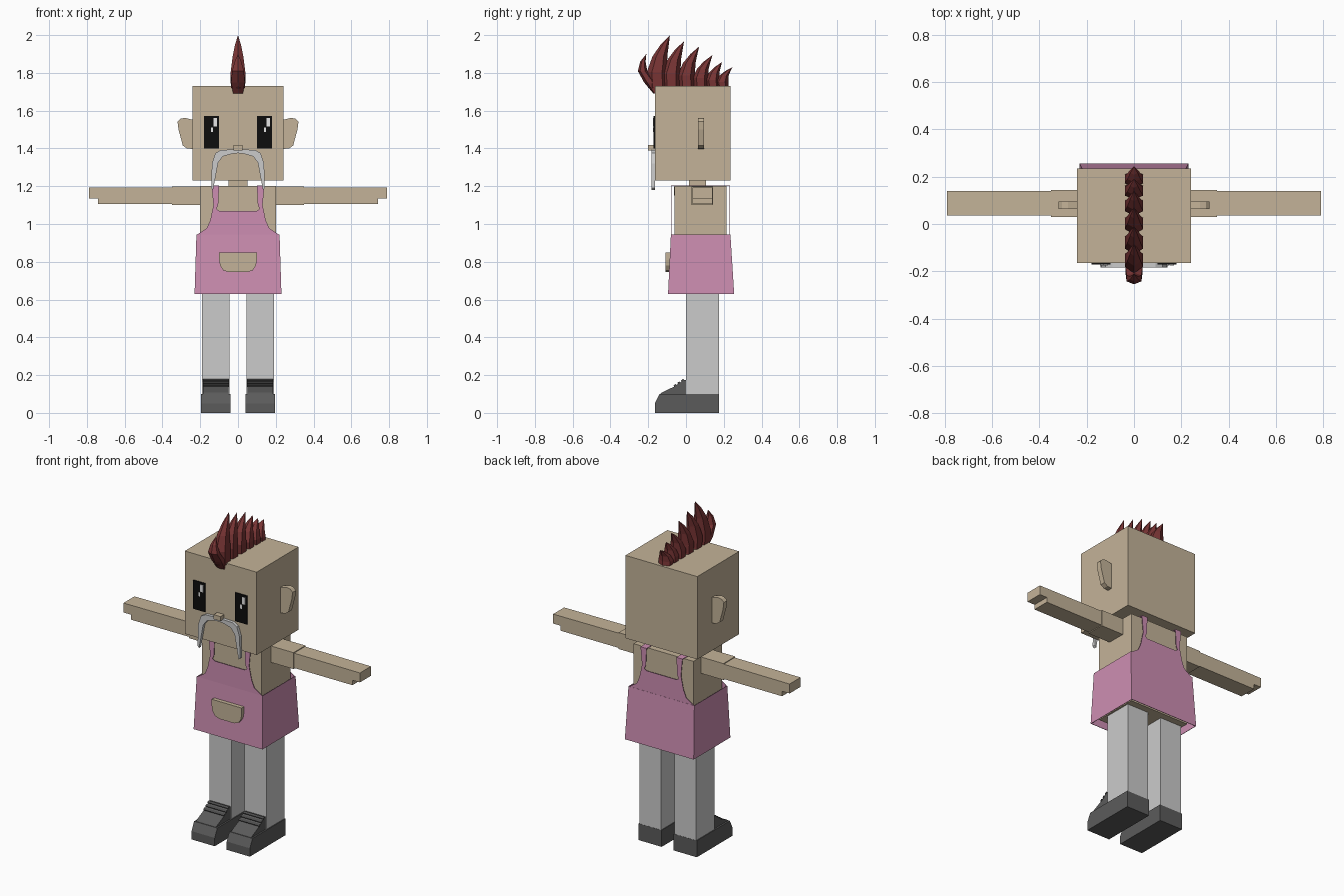
import bpy
import bmesh
from math import cos, sin, pi
from mathutils import Matrix, Vector

if "Cube" in bpy.data.objects:
    bpy.data.objects.remove(bpy.data.objects["Cube"], do_unlink=True)


def material(name, r, g, b):
    m = bpy.data.materials.new(name)
    m.use_nodes = True
    m.diffuse_color = (r, g, b, 1)
    node = next(n for n in m.node_tree.nodes if n.type == 'BSDF_PRINCIPLED')
    node.inputs["Base Color"].default_value = (r, g, b, 1)
    node.inputs["Roughness"].default_value = 0.8
    return m


skin = material("tan skin", .55, .45, .315)
pink = material("pink apron", .61, .27, .445)
grey = material("light grey", .6, .6, .6)
dark = material("dark grey shoe", .105, .105, .105)
lace_grey = material("lace grey", .07, .07, .07)
red = material("dark red hair", .19, .035, .035)
black = material("black eye", .004, .004, .004)
white = material("eye white", .8, .8, .8)


def finish(name, bm, mat):
    bmesh.ops.recalc_face_normals(bm, faces=bm.faces[:])
    mesh = bpy.data.meshes.new(name)
    bm.to_mesh(mesh)
    bm.free()
    mesh.materials.append(mat)
    ob = bpy.data.objects.new(name, mesh)
    bpy.context.scene.collection.objects.link(ob)
    return ob


def prism(name, outline, axis, lo, hi, mat):
    """Extrude a 2D outline along x (outline is y, z) or y (outline is x, z)."""
    bm = bmesh.new()
    place = (lambda a, b: (lo, a, b)) if axis == 'x' else (lambda a, b: (a, lo, b))
    face = bm.faces.new([bm.verts.new(place(a, b)) for a, b in outline])
    new = bmesh.ops.extrude_face_region(bm, geom=[face])["geom"]
    move = Vector((hi - lo, 0, 0)) if axis == 'x' else Vector((0, hi - lo, 0))
    bmesh.ops.translate(bm, verts=[v for v in new if isinstance(v, bmesh.types.BMVert)], vec=move)
    return finish(name, bm, mat)


def box(name, x, y, z, mat):
    return prism(name, [(x[0], z[0]), (x[1], z[0]), (x[1], z[1]), (x[0], z[1])],
                 'y', y[0], y[1], mat)


def both_halves(half):
    return half + [(-a, b) for a, b in reversed(half) if a > 0]


def spike(name, path, radii):
    """Hexagonal rings along a (y, z) path, closing at a point."""
    bm = bmesh.new()
    rings = []
    for (y, z), (wide, deep) in zip(path[:-1], radii):
        rings.append([bm.verts.new((wide * sin(k * pi / 3), y - deep * cos(k * pi / 3), z))
                      for k in range(6)])
    bm.faces.new(rings[0])
    for low, high in zip(rings, rings[1:]):
        for k in range(6):
            n = (k + 1) % 6
            bm.faces.new((low[k], low[n], high[n], high[k]))
    tip = bm.verts.new((0, *path[-1]))
    for k in range(6):
        bm.faces.new((rings[-1][k], rings[-1][(k + 1) % 6], tip))
    return finish(name, bm, red)


# Head, neck and torso
box("head", (-.24, .24), (-.165, .235), (1.23, 1.73), skin)
box("neck", (-.05, .05), (.015, .105), (1.19, 1.24), skin)
box("torso", (-.2, .2), (-.06, .215), (.65, 1.2), skin)
prism("neckline", both_halves([(0, 1.15), (.03, 1.157), (.06, 1.175), (.075, 1.198)]),
      'y', -.064, -.06, skin)

# Nose and moustache
box("nose", (-.023, .023), (-.2, -.16), (1.39, 1.417), skin)
moustache = [(0, 1.375), (.03, 1.372), (.08, 1.358), (.105, 1.325), (.132, 1.18),
             (.142, 1.19), (.138, 1.32), (.12, 1.375), (.09, 1.392), (0, 1.395)]
prism("moustache", both_halves(moustache), 'y', -.183, -.164, grey)

# Eyes with two highlights each, both on the same side
for left, label in ((-.18, "right"), (.1, "left")):
    box(label + "_eye", (left, left + .08), (-.172, -.164), (1.4, 1.572), black)
    box(label + "_eye_glint", (left + .05, left + .07), (-.175, -.171), (1.517, 1.56), white)
    box(label + "_eye_small_glint", (left + .037, left + .048), (-.175, -.171), (1.487, 1.512), white)

# Paired ears, arms, legs and shoes
ear = [(.235, 1.55), (.28, 1.562), (.305, 1.557), (.32, 1.542), (.315, 1.5),
       (.292, 1.415), (.27, 1.4), (.235, 1.397)]
arm = [(.19, 1.105), (.74, 1.105), (.74, 1.135), (.79, 1.135), (.79, 1.192), (.19, 1.195)]
shoe = [(-.165, 0), (.175, 0), (.175, .1), (0, .1), (-.14, .1), (-.165, .05)]
tongue = [(-.14, .095), (.005, .095), (.005, .175), (-.012, .175), (-.065, .138), (-.13, .107)]
for s, label in ((-1, "right_"), (1, "left_")):
    prism(label + "ear", [(s * a, b) for a, b in ear], 'y', .064, .096, skin)
    prism(label + "arm", [(s * a, b) for a, b in arm], 'y', .035, .14, skin)
    box(label + "shoulder", (s * .19, s * .35), (.03, .143), (1.1, 1.199), skin)
    box(label + "leg", (s * .045, s * .19), (0, .174), (.09, .66), grey)
    prism(label + "shoe", shoe, 'x', s * .04, s * .195, dark)
    prism(label + "shoe_tongue", tongue, 'x', s * .05, s * .185, dark)
    for k in range(3):
        lace = box(label + "lace_%d" % (k + 1), (-.069, .069), (-.007, .007), (-.004, .006), lace_grey)
        lace.data.transform(Matrix.Translation((s * .1175, -.057 + k * .02, .144 + k * .0138))
                            @ Matrix.Rotation(.6, 4, 'X'))

# Flared apron skirt, open above and below
bm = bmesh.new()
loops = []
for x, y0, y1, z in ((.23, -.095, .255, .63), (.22, -.08, .235, .945)):
    loops.append([bm.verts.new(p) for p in ((-x, y0, z), (x, y0, z), (x, y1, z), (-x, y1, z))])
for k in range(4):
    n = (k + 1) % 4
    bm.faces.new((loops[0][k], loops[0][n], loops[1][n], loops[1][k]))
skirt = finish("apron_skirt", bm, pink)
thick = skirt.modifiers.new("thickness", 'SOLIDIFY')
thick.thickness = .004

# Bib panels, shoulder straps and pocket
bib = both_halves([(0, .943), (.218, .943), (.165, .978), (.147, 1.02), (.13, 1.1), (.14, 1.205),
                   (.1, 1.205), (.105, 1.1), (.115, 1.08), (.1, 1.07), (0, 1.07)])
prism("front_bib", bib, 'y', -.08, -.077, pink)
prism("back_bib", bib, 'y', .231, .234, pink)
for s, label in ((-1, "right"), (1, "left")):
    box(label + "_shoulder_strap", (s * .1, s * .14), (-.08, .234), (1.201, 1.205), pink)
pocket = both_halves([(0, .745), (.05, .745), (.078, .755), (.095, .78), (.1, .81), (.1, .85), (0, .85)])
prism("pocket", pocket, 'y', -.108, -.083, skin)

# Crest of swept-back spikes, shrinking toward the back
tips = [(-.085, 2.0), (-.01, 1.968), (.07, 1.94), (.14, 1.894), (.19, 1.857), (.245, 1.83)]
bases = [-.15, -.075, .005, .08, .145, .195]
for i, (base, (ty, tz)) in enumerate(zip(bases, tips)):
    deep = .054 - .004 * i
    path, radii = [], []
    for t, size in ((0, .95), (.3, 1), (.6, .72), (.82, .4), (1, 0)):
        path.append((base - .012 * sin(pi * t) + (ty - base) * t ** 2, 1.72 + (tz - 1.72) * t))
        radii.append((.045 * size, deep * size))
    spike("hair_spike_%d" % (i + 1), path, radii)
spike("front_hair_spike", [(-.16, 1.69), (-.19, 1.75), (-.23, 1.81), (-.228, 1.86), (-.21, 1.9)],
      [(.03, .012), (.042, .032), (.036, .025), (.02, .014)])
